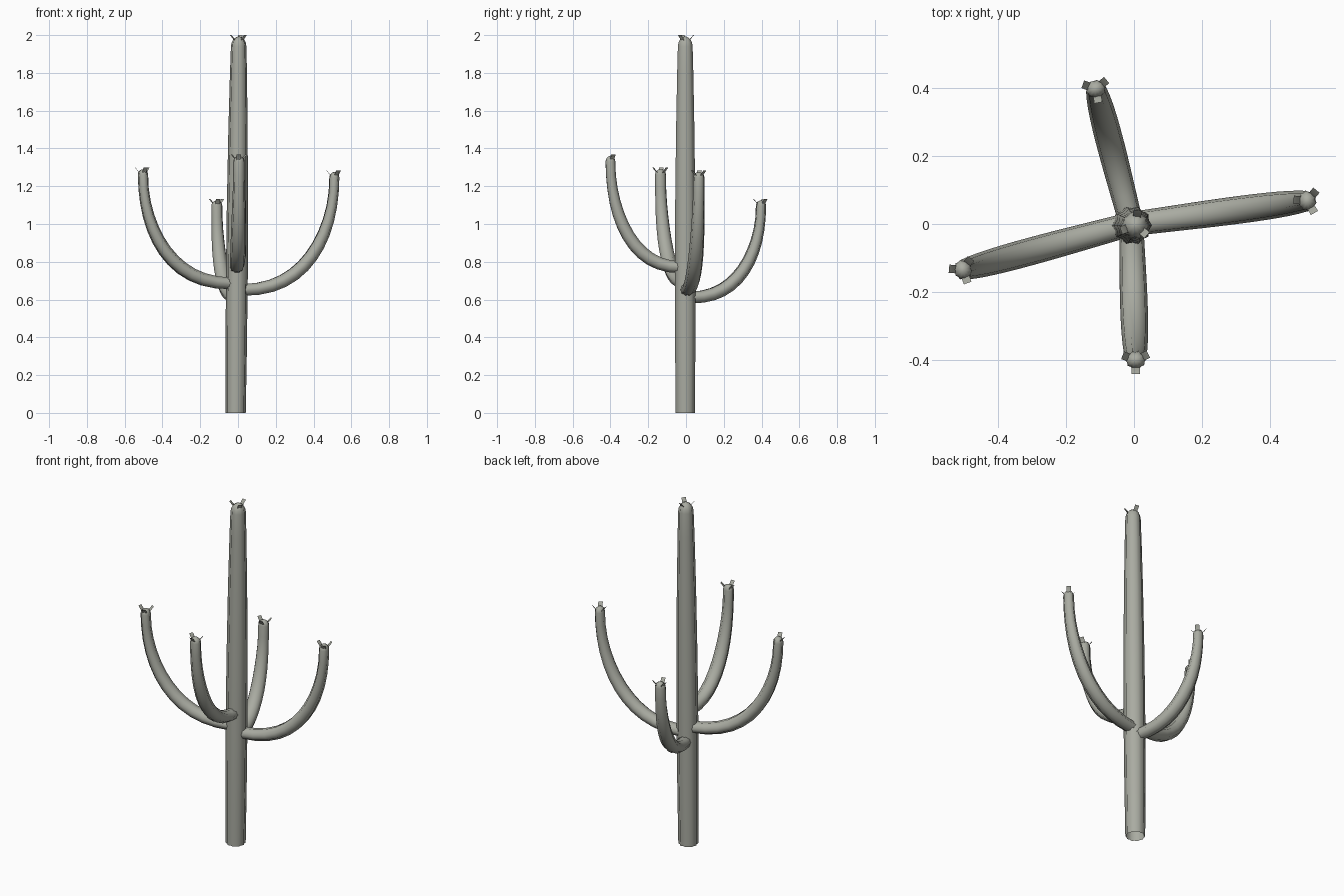
import bpy, bmesh, math
from mathutils import Vector

cube = bpy.data.objects.get("Cube")
if cube:
    bpy.data.objects.remove(cube, do_unlink=True)

skin = bpy.data.materials.new("grey green skin")
skin.use_nodes = True
colour = (0.40, 0.41, 0.36, 1)
skin.diffuse_color = colour
skin.node_tree.nodes["Principled BSDF"].inputs["Base Color"].default_value = colour

RIBS = 10


def finish(bm, name):
    mesh = bpy.data.meshes.new(name)
    bm.to_mesh(mesh)
    bm.free()
    mesh.materials.append(skin)
    obj = bpy.data.objects.new(name, mesh)
    bpy.context.collection.objects.link(obj)
    for poly in mesh.polygons:
        poly.use_smooth = True
    return obj


def ribbed_tube(name, path, radii, side, width=1.0):
    """Sweep a star-shaped ribbed section along a path and close the tip."""
    bm = bmesh.new()
    rings = []
    for i, (p, r) in enumerate(zip(path, radii)):
        along = (path[min(i + 1, len(path) - 1)] - path[max(i - 1, 0)]).normalized()
        other = along.cross(side)
        ring = []
        for k in range(RIBS * 2):
            a = math.pi * k / RIBS
            rr = r * (0.88 if k % 2 else 1)
            ring.append(bm.verts.new(p + side * (rr * width * math.cos(a)) + other * (rr * math.sin(a))))
        rings.append(ring)
    for lo, hi in zip(rings, rings[1:]):
        for k in range(len(lo)):
            n = (k + 1) % len(lo)
            bm.faces.new((lo[k], lo[n], hi[n], hi[k]))
    bm.faces.new(rings[-1])
    bmesh.ops.recalc_face_normals(bm, faces=bm.faces)
    return finish(bm, name)


def petals(name, tip, angles, radius):
    """Small curved strips flaring out around a tip."""
    bm = bmesh.new()
    for deg in angles:
        a = math.radians(deg)
        out, side = Vector((math.cos(a), math.sin(a), 0)), Vector((-math.sin(a), math.cos(a), 0))
        rows = []
        for d, z in ((0.0, -0.035), (0.008, -0.012), (0.025, 0.008)):
            c = tip + out * (radius + d) + Vector((0, 0, z))
            rows.append([bm.verts.new(c + side * s) for s in (-0.012, 0.012)])
        for lo, hi in zip(rows, rows[1:]):
            bm.faces.new((lo[0], lo[1], hi[1], hi[0]))
    finish(bm, name)


# Rounded end: height and radius factors
DOME = [(math.sin(t), math.cos(t)) for t in (0.4, 0.8, 1.15, 1.45)]

# Trunk, open underneath, with a slight lean and taper
profile = [(0, 0.053), (0.3, 0.056), (0.7, 0.058), (1.1, 0.056), (1.5, 0.051), (1.8, 0.045), (1.94, 0.041)]
profile += [(1.94 + 0.052 * h, 0.041 * f) for h, f in DOME]
path = [Vector((-0.012 + 0.008 * z, -0.004, z)) for z, r in profile]
ribbed_tube("trunk", path, [r for z, r in profile], Vector((1, 0, 0)))
petals("trunk_petals", Vector((0.004, -0.004, 1.992)), (80, 200, 320), 0.02)

# Arms: tip position, base height, petal directions
ARMS = {
    "back_arm": ((-0.112, 0.397, 1.125), 0.61, (160, 40, 280)),
    "left_arm": ((0.510, 0.068, 1.275), 0.65, (50, 300, 175)),
    "right_arm": ((-0.503, -0.135, 1.290), 0.685, (175, 290, 55)),
    "front_arm": ((0.005, -0.400, 1.360), 0.77, (160, 25, 270)),
}
STEPS = 12
for name, (tip, base, angles) in ARMS.items():
    tip = Vector(tip)
    root = Vector((-0.008, 0, base))
    reach = Vector((tip.x - root.x, tip.y - root.y, 0))
    height = tip.z - 0.03 - base
    path, radii = [], []
    for i in range(STEPS + 1):
        t = 0.02 + (math.pi / 2 - 0.02) * i / STEPS
        path.append(root + reach * math.sin(t) ** 0.8 + Vector((0, 0, height * (1 - math.cos(t)))))
        u = i / STEPS
        radii.append(0.029 + 0.008 * math.sin(math.pi * min(1, u + 0.12)) - 0.002 * u)
    end, r = path[-1].copy(), radii[-1]
    for h, f in DOME:
        path.append(end + Vector((0, 0, 0.03 * h)))
        radii.append(r * f)
    side = Vector((0, 0, 1)).cross(reach).normalized()
    ribbed_tube(name, path, radii, side, 1.12)
    petals(name + "_petals", tip, angles, 0.016)
